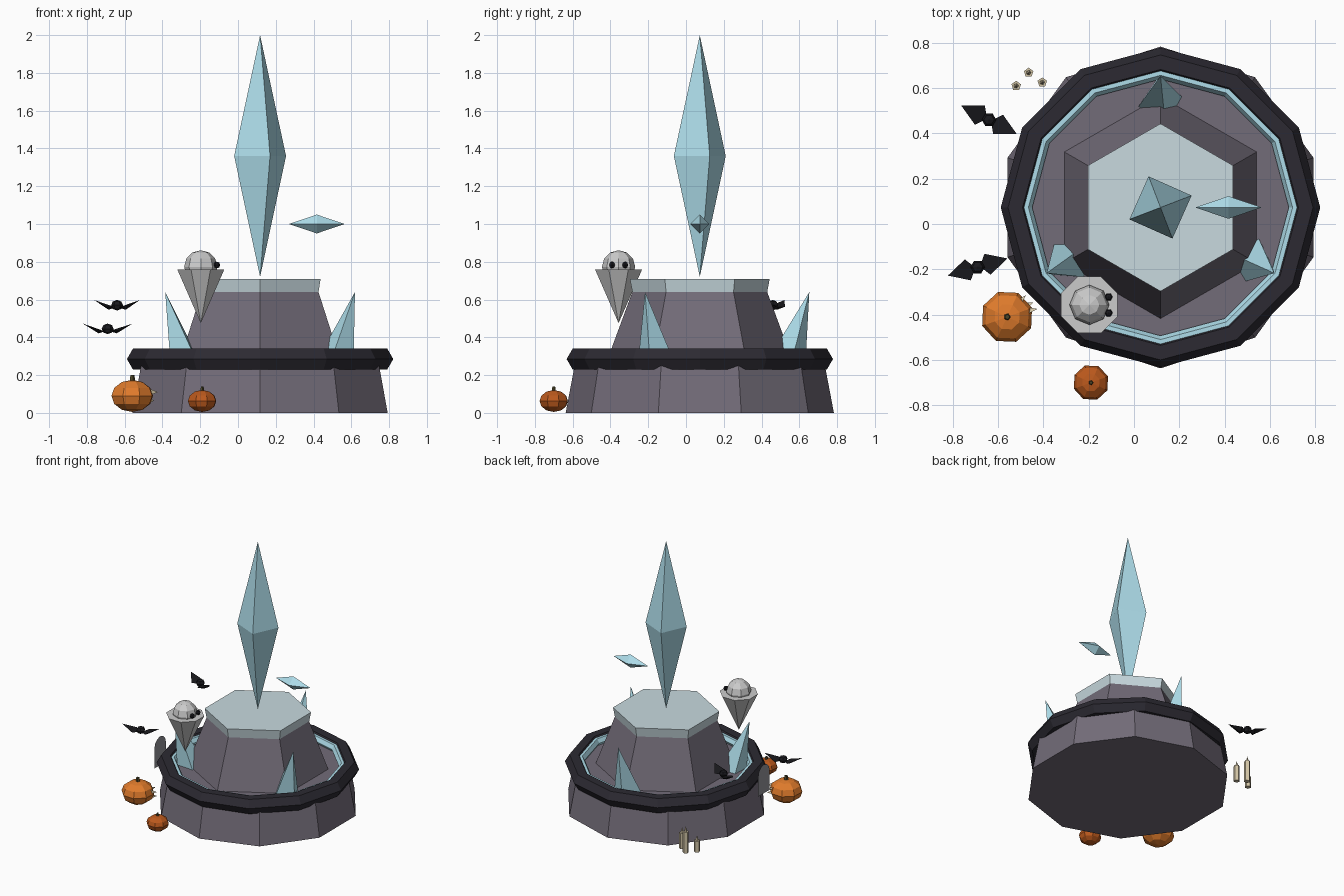
import bpy, math
from math import cos, sin, radians, pi
from mathutils import Vector, Matrix

if "Cube" in bpy.data.objects:
    bpy.data.objects.remove(bpy.data.objects["Cube"])

CX, CY = 0.117, 0.073


def material(name, r, g, b):
    m = bpy.data.materials.new(name)
    m.diffuse_color = (r, g, b, 1)
    m.use_nodes = True
    m.node_tree.nodes["Principled BSDF"].inputs["Base Color"].default_value = m.diffuse_color
    return m


STONE = material("stone", 0.17, 0.15, 0.19)
SLAB = material("pale_slab", 0.58, 0.70, 0.74)
ICE = material("ice", 0.42, 0.72, 0.82)
DARK = material("dark_ring", 0.025, 0.023, 0.032)
BLACK = material("black", 0.01, 0.01, 0.013)
WHITE = material("ghost_white", 0.75, 0.77, 0.74)
ORANGE = material("orange", 0.75, 0.2, 0.025)
RUST = material("rust", 0.5, 0.1, 0.012)
STEM = material("stem", 0.07, 0.06, 0.02)
WAX = material("wax", 0.65, 0.56, 0.38)
GREY = material("tombstone_grey", 0.3, 0.3, 0.33)


def mesh(name, verts, faces, mat, matrix=None):
    me = bpy.data.meshes.new(name)
    me.from_pydata([tuple(v) for v in verts], [], faces)
    me.materials.append(mat)
    ob = bpy.data.objects.new(name, me)
    bpy.context.collection.objects.link(ob)
    if matrix:
        ob.matrix_world = matrix
    return ob


def lathe(name, profile, n, mat, loc=(0, 0, 0), start=0, matrix=None):
    """Faceted solid from (radius, z) pairs; radius 0 gives a point."""
    verts, rings, faces = [], [], []
    for r, z in profile:
        k = len(verts)
        if r == 0:
            verts.append((0, 0, z))
            rings.append([k] * n)
        else:
            a = [radians(start) + 2 * pi * i / n for i in range(n)]
            verts += [(r * cos(t), r * sin(t), z) for t in a]
            rings.append(list(range(k, k + n)))
    for lo, hi in zip(rings, rings[1:]):
        for i in range(n):
            j = (i + 1) % n
            f = list(dict.fromkeys([lo[i], lo[j], hi[j], hi[i]]))
            faces.append(f)
    if profile[0][0]:
        faces.append(rings[0][::-1])
    if profile[-1][0]:
        faces.append(rings[-1])
    return mesh(name, verts, faces, mat, matrix or Matrix.Translation(loc))


def aim(loc, direction):
    q = Vector(direction).to_track_quat('Z', 'Y')
    return Matrix.Translation(loc) @ q.to_matrix().to_4x4()


def ball(name, r, h, mat, loc, n=8, rings=6, start=0):
    prof = [(0, -h)]
    for i in range(1, rings):
        a = -pi / 2 + pi * i / rings
        prof.append((r * cos(a), h * sin(a)))
    return lathe(name, prof + [(0, h)], n, mat, loc, start)


def torus(name, major, minor, mseg, z, mat):
    bpy.ops.mesh.primitive_torus_add(location=(CX, CY, z), major_radius=major, minor_radius=minor,
                                     major_segments=12, minor_segments=mseg)
    ob = bpy.context.object
    ob.name = name
    ob.data.materials.append(mat)


# Pedestal
lathe("base", [(0.71, 0), (0.657, 0.28)], 10, STONE, (CX, CY, 0), 18)
torus("dark_rim", 0.641, 0.064, 6, 0.285, DARK)
torus("ice_rim", 0.60, 0.034, 6, 0.30, ICE)
lathe("upper_tier", [(0.49, 0.28), (0.357, 0.64)], 6, STONE, (CX, CY, 0), 30)
lathe("top_slab", [(0.357, 0.64), (0.37, 0.71)], 6, SLAB, (CX, CY, 0), 30)

# Floating crystals
lathe("main_crystal", [(0, 0.72), (0.147, 1.36), (0, 2.0)], 4, ICE, (CX, CY, 0), 21)
lathe("side_crystal", [(0, -0.147), (0.05, 0), (0, 0.147)], 4, ICE,
      matrix=aim((0.417, CY, 1.0), (1, 0, 0)))

# Leaning ice spikes
for i, a in enumerate((90, 210, 330)):
    d = Vector((cos(radians(a)), sin(radians(a)), 0))
    c = Vector((CX, CY, 0))
    foot = c + d * 0.465 + Vector((0, 0, 0.27))
    tip = c + d * 0.58 + Vector((0, 0, 0.64))
    lathe(f"ice_spike_{i}", [(0.1, 0), (0, (tip - foot).length)], 4, ICE,
          start=12, matrix=aim(foot, tip - foot))

# Ghost facing +x
G = (-0.197, -0.357)
lathe("ghost_body", [(0, 0.475), (0.135, 0.76)], 8, WHITE, (*G, 0), 22.5)
ball("ghost_head", 0.088, 0.088, WHITE, (*G, 0.773))
for s in (-1, 1):
    ball("ghost_eye", 0.018, 0.018, BLACK, (G[0] + 0.085, G[1] + s * 0.035, 0.783), 6, 4)

# Pumpkins
for name, x, y, z, r, h, m in (("large_pumpkin", -0.56, -0.41, 0.09, 0.117, 0.085, ORANGE),
                               ("small_pumpkin", -0.19, -0.70, 0.063, 0.08, 0.058, RUST)):
    ball(name, r, h, m, (x, y, z), start=20)
    lathe(name + "_stem", [(r * 0.14, z + h * 0.9), (r * 0.1, z + h * 1.3)], 5, STEM, (x, y, 0))
for dx, dy, dz in ((0.07, 0.08, 0.02), (0.115, 0.03, 0.02), (0.10, 0.055, -0.025)):
    lathe("pumpkin_face", [(0.018, -0.02), (0, 0.02)], 3, WAX,
          matrix=aim((-0.56 + dx, -0.41 + dy, 0.09 + dz), (dx, dy, 0)))

# Bats with mirrored wings
for name, loc, ang in (("lower_bat", (-0.69, -0.19, 0.445), 16), ("upper_bat", (-0.64, 0.46, 0.57), -27)):
    mat = Matrix.Translation(loc) @ Matrix.Rotation(radians(ang), 4, 'Z')
    ball(name + "_body", 0.032, 0.028, BLACK, loc, 6, 4)
    for s in (-1, 1):
        v = [(s * 0.137, 0, 0.028), (s * 0.045, 0.048, -0.008), (s * 0.045, -0.048, -0.008),
             (s * 0.01, 0, -0.012), (s * 0.05, 0, -0.024)]
        f = [(0, 1, 3, 2), (0, 4, 1), (0, 2, 4), (3, 1, 4), (3, 4, 2)]
        mesh(name + "_wing", v, [t[::s] for t in f], BLACK, mat)

# Candles with flames
for i, (x, y, h) in enumerate(((-0.465, 0.668, 0.16), (-0.52, 0.61, 0.085), (-0.405, 0.625, 0.12))):
    lathe(f"candle_{i}", [(0.022, 0), (0.022, h)], 5, WAX, (x, y, 0), 18)
    lathe(f"flame_{i}", [(0.011, h), (0, h + 0.04)], 5, WAX, (x, y, 0))

# Thin arched plaque on the left side
arch = [(0.07 * cos(pi * i / 6), 0.33 + 0.07 * sin(pi * i / 6)) for i in range(7)]
outline = [(-0.07, 0.18), (0.07, 0.18)] + arch
mesh("side_plaque", [(-0.575, -0.12 + y, z) for y, z in outline], [tuple(range(9))[::-1]], GREY)
